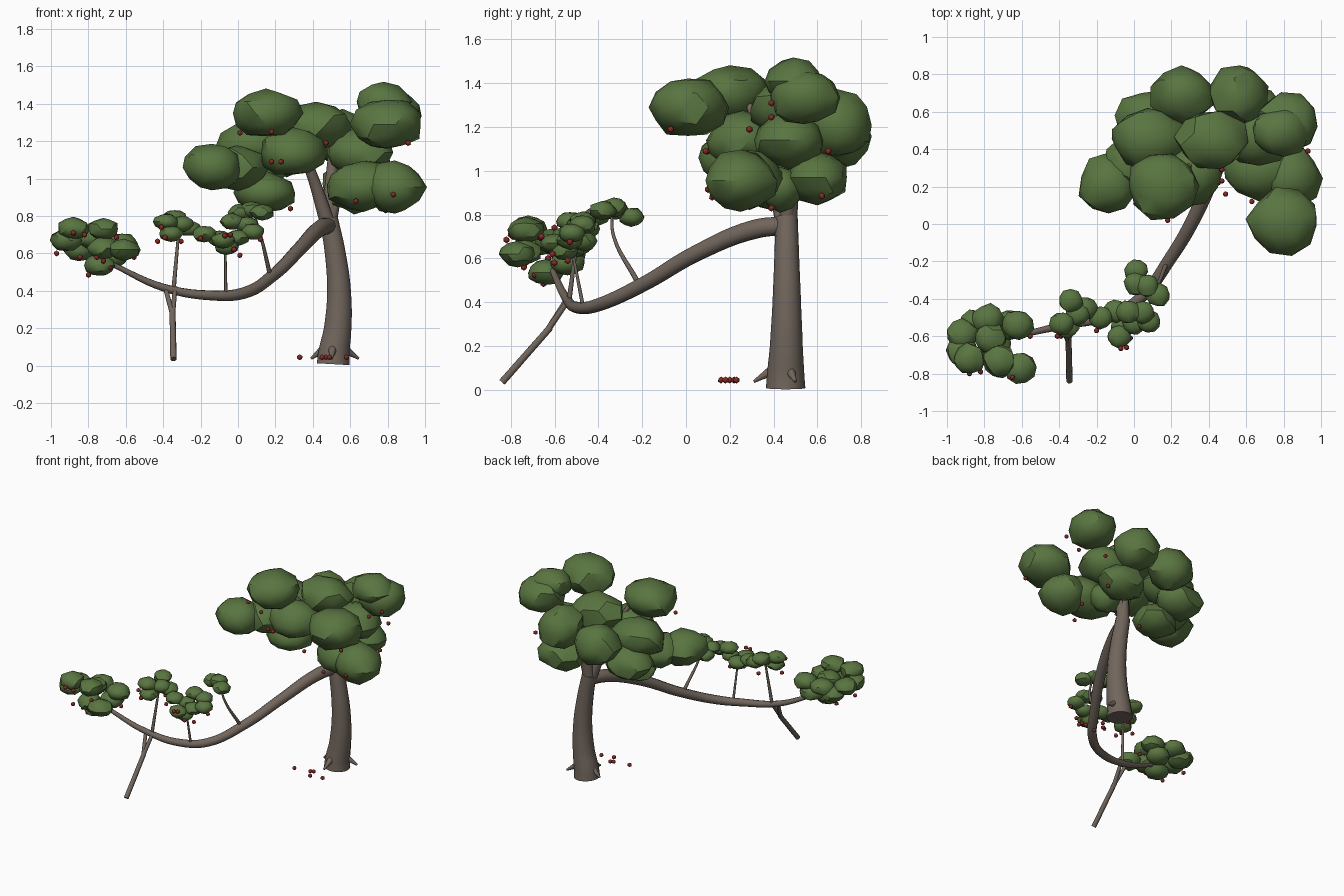
import bpy, bmesh, random
from mathutils import Matrix, Vector

random.seed(4)


def material(name, rgb):
    m = bpy.data.materials.new(name)
    m.diffuse_color = (*rgb, 1)
    return m


BARK = material("bark brown", (0.165, 0.132, 0.108))
LEAF = material("leaf green", (0.100, 0.178, 0.052))
BERRY = material("berry red", (0.23, 0.022, 0.018))


def smooth(ob, angle):
    bpy.ops.object.select_all(action='DESELECT')
    ob.select_set(True)
    bpy.context.view_layer.objects.active = ob
    bpy.ops.object.shade_smooth_by_angle(angle=angle)


def limb(name, pts, res=3):
    """Tapered tube through (x, y, z, radius) points."""
    cu = bpy.data.curves.new(name, 'CURVE')
    cu.dimensions = '3D'
    cu.bevel_depth = 1.0
    cu.bevel_resolution = res
    cu.resolution_u = 6
    cu.use_fill_caps = True
    sp = cu.splines.new('BEZIER')
    sp.bezier_points.add(len(pts) - 1)
    for bp, p in zip(sp.bezier_points, pts):
        bp.co = p[:3]
        bp.radius = p[3]
        bp.handle_left_type = bp.handle_right_type = 'AUTO'
    ob = bpy.data.objects.new(name, cu)
    bpy.context.collection.objects.link(ob)
    bpy.ops.object.select_all(action='DESELECT')
    ob.select_set(True)
    bpy.context.view_layer.objects.active = ob
    bpy.ops.object.convert(target='MESH')
    ob = bpy.context.view_layer.objects.active
    ob.data.materials.clear()
    ob.data.materials.append(BARK)
    smooth(ob, 0.9)
    return ob


def blobs(name, items, mat, subdiv, jitter, angle):
    """One mesh of flattened, slightly irregular icospheres: (centre, radii)."""
    bm = bmesh.new()
    for centre, radii in items:
        made = bmesh.ops.create_icosphere(bm, subdivisions=subdiv, radius=1)
        spin = Matrix.Rotation(random.uniform(0, 6.28), 3, 'Z')
        for v in made['verts']:
            d = spin @ v.co * (1.03 + random.uniform(-jitter, jitter))
            v.co = Vector(c + r * k for c, r, k in zip(centre, radii, d))
    me = bpy.data.meshes.new(name)
    bm.to_mesh(me)
    bm.free()
    me.materials.append(mat)
    ob = bpy.data.objects.new(name, me)
    bpy.context.collection.objects.link(ob)
    smooth(ob, angle)


# Trunk and the long sweeping branch
limb("trunk", [(0.509, 0.455, 0.008, 0.09), (0.512, 0.455, 0.06, 0.086),
               (0.533, 0.458, 0.2, 0.075), (0.54, 0.46, 0.4, 0.065),
               (0.52, 0.46, 0.6, 0.057), (0.485, 0.46, 0.79, 0.05)], 5)
limb("long_branch", [(0.49, 0.46, 0.75, 0.045), (0.44, 0.32, 0.735, 0.045),
                     (0.33, 0.05, 0.625, 0.038), (0.19, -0.19, 0.485, 0.034),
                     (0.03, -0.40, 0.388, 0.031), (-0.13, -0.49, 0.375, 0.027),
                     (-0.39, -0.545, 0.415, 0.021), (-0.68, -0.61, 0.545, 0.013)])

# Upper branches inside the canopy
limb("upper_branch_centre", [(0.485, 0.46, 0.74, 0.045), (0.50, 0.49, 1.0, 0.033),
                             (0.515, 0.53, 1.28, 0.016)])
limb("upper_branch_left", [(0.48, 0.45, 0.76, 0.042), (0.38, 0.38, 1.06, 0.028),
                           (0.26, 0.28, 1.32, 0.014)])
limb("upper_branch_right", [(0.49, 0.46, 0.76, 0.035), (0.57, 0.49, 1.05, 0.024),
                            (0.75, 0.53, 1.30, 0.012)])

# Root spurs
for i, (x, y) in enumerate([(0.39, 0.47), (0.645, 0.50), (0.50, 0.31)]):
    limb(f"root_{i}", [(0.51 * 0.7 + x * 0.3, 0.455 * 0.7 + y * 0.3, 0.10, 0.028),
                       (x, y, 0.038, 0.007)])

# Forked prop and the twigs
limb("prop", [(-0.345, -0.84, 0.035, 0.017), (-0.35, -0.62, 0.285, 0.016)])
limb("prop_fork_left", [(-0.35, -0.63, 0.275, 0.014), (-0.39, -0.54, 0.42, 0.012)])
limb("prop_fork_right", [(-0.35, -0.63, 0.275, 0.014), (-0.335, -0.53, 0.42, 0.012)])
limb("twig_a", [(-0.345, -0.535, 0.40, 0.012), (-0.315, -0.49, 0.74, 0.007)])
limb("twig_b", [(-0.065, -0.47, 0.38, 0.009), (-0.068, -0.52, 0.64, 0.006)])
limb("twig_c", [(0.168, -0.225, 0.50, 0.012), (0.12, -0.33, 0.70, 0.008),
                (0.09, -0.34, 0.80, 0.006)])

# Big canopy: x, y, z, rx, ry, rz
canopy = [(.80, .01, 1.29, .185, .175, .135), (.82, .54, 1.335, .165, .16, .125),
          (.78, .49, 1.41, .15, .13, .10),
          (.15, .20, 1.35, .185, .17, .125), (.42, .45, 1.28, .19, .155, .12),
          (.56, .69, 1.21, .155, .16, .15), (.26, .69, 1.16, .165, .15, .14),
          (.84, .25, .955, .155, .16, .135), (.67, .29, .965, .20, .155, .13),
          (.29, .26, 1.14, .175, .155, .125), (.08, .46, 1.18, .2, .16, .12),
          (-.14, .21, 1.06, .15, .16, .12), (.0, .33, 1.06, .16, .15, .115),
          (.15, .40, .925, .16, .145, .105), (.08, .57, 1.03, .17, .14, .12),
          (.62, .60, .97, .17, .14, .115), (.65, .47, 1.14, .18, .16, .125),
          (.62, .43, .92, .12, .10, .10)]
blobs("canopy_leaves", [(c[:3], c[3:]) for c in canopy], LEAF, 2, 0.085, 0.6)

# Small leaf clusters above the long branch
tip = [(-.88, -.72, .735), (-.72, -.73, .73), (-.92, -.59, .67), (-.85, -.54, .62),
       (-.77, -.61, .68), (-.62, -.54, .65), (-.61, -.77, .62), (-.74, -.64, .535),
       (-.67, -.54, .58), (-.72, -.74, .63), (-.92, -.68, .67), (-.78, -.51, .66)]
cluster_a = [(-.34, -.41, .79), (-.385, -.53, .77), (-.36, -.55, .705),
             (-.26, -.45, .735), (-.30, -.48, .755), (-.18, -.50, .705)]
cluster_b = [(-.03, -.47, .77), (-.10, -.465, .68), (.045, -.47, .755),
             (.08, -.52, .715), (-.08, -.60, .67), (0, -.53, .685), (-.06, -.55, .635)]
cluster_c = [(.01, -.25, .79), (.13, -.38, .82), (.01, -.32, .82), (.07, -.33, .835)]
for name, pts, r in [("tip_leaves", tip, (.083, .08, .056)),
                     ("twig_a_leaves", cluster_a, (.064, .06, .042)),
                     ("twig_b_leaves", cluster_b, (.062, .06, .042)),
                     ("twig_c_leaves", cluster_c, (.062, .06, .042))]:
    blobs(name, [(p, r) for p in pts], LEAF, 2, 0.085, 0.6)

# Berries: on the big canopy, on the small clusters, and fallen by the trunk
canopy_berries = [(.01, .11, 1.245), (.18, .02, 1.25), (.18, .10, 1.09),
                  (.23, .09, 1.09), (.47, .29, 1.19), (.91, -.07, 1.19),
                  (.63, .12, .88), (.83, .10, .915), (.28, .39, .84),
                  (.79, .39, .83), (.82, .39, 1.245), (.93, .39, 1.31),
                  (.80, .65, 1.09), (.75, .62, .885)]
cluster_berries = [(-.88, -.80, .71), (-.82, -.79, .70), (-.97, -.63, .60),
                   (-.845, -.76, .58), (-.755, -.77, .58), (-.72, -.74, .56),
                   (-.80, -.65, .485), (-.685, -.69, .525), (-.65, -.82, .685),
                   (-.555, -.60, .58), (-.41, -.60, .74), (-.43, -.53, .665),
                   (-.305, -.43, .665), (-.39, -.60, .685), (-.20, -.57, .68),
                   (-.07, -.665, .695), (-.04, -.66, .70), (.12, -.53, .675),
                   (-.02, -.61, .62), (.01, -.54, .59)]
fallen = [(.33, .20, .045), (.45, .22, .045), (.47, .23, .045),
          (.49, .16, .045), (.58, .18, .045)]
for name, pts in [("canopy_berries", canopy_berries),
                  ("cluster_berries", cluster_berries), ("fallen_berries", fallen)]:
    blobs(name, [(p, (.0155,) * 3) for p in pts], BERRY, 1, 0, 0.9)
